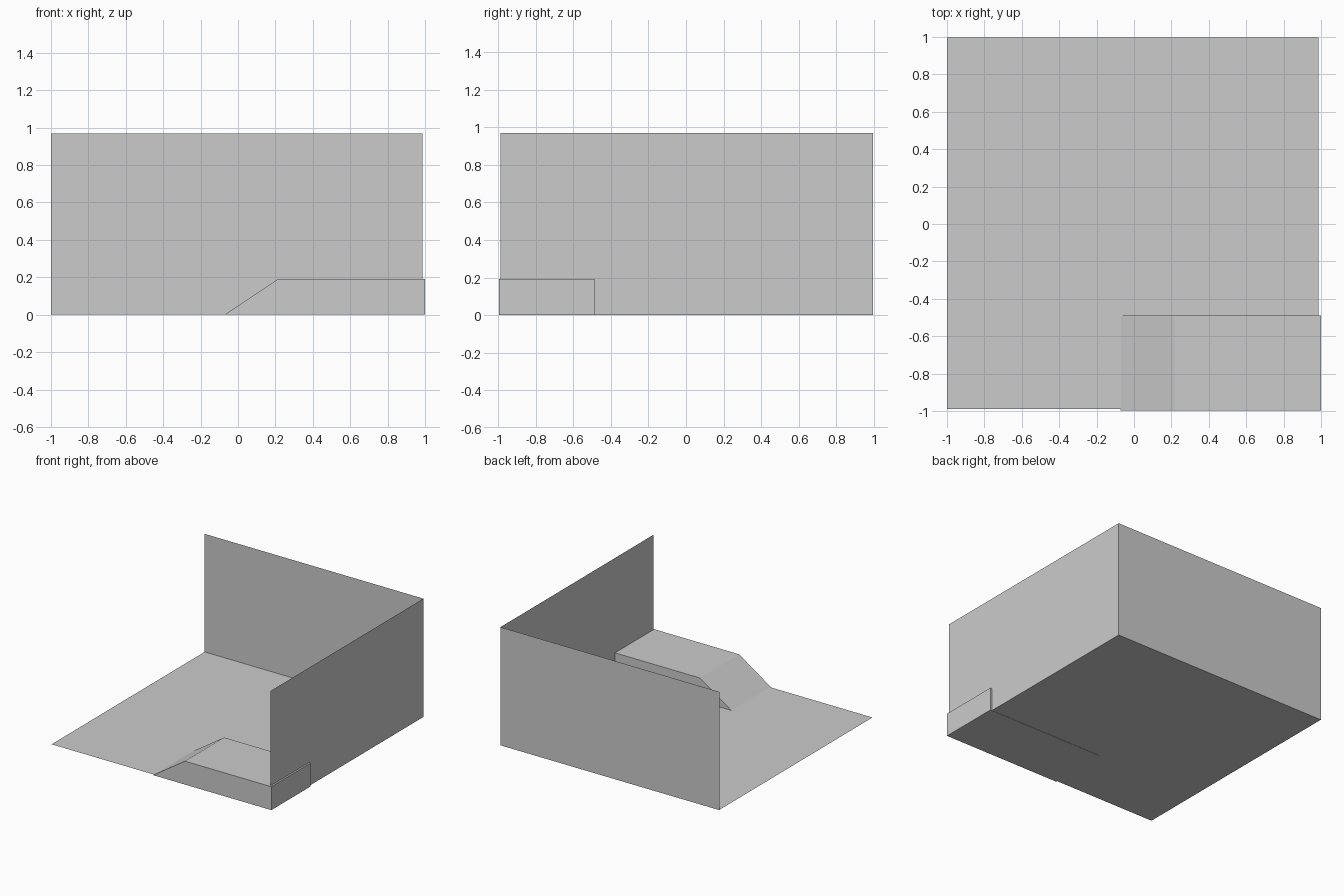
import bpy

if "Cube" in bpy.data.objects:
    bpy.data.objects.remove(bpy.data.objects["Cube"])


def make_mesh(name, verts, faces):
    mesh = bpy.data.meshes.new(name)
    mesh.from_pydata(verts, [], faces)
    obj = bpy.data.objects.new(name, mesh)
    bpy.context.collection.objects.link(obj)
    return obj


LEFT, RIGHT, FRONT, BACK, TOP = -1.0, 0.986, -0.988, 0.996, 0.97


def panel(name, *corners):
    return make_mesh(name, corners, [tuple(range(len(corners)))])


def prism(name, profile, y0, y1):
    # Extrude an x-z outline along y
    n = len(profile)
    verts = [(x, y, z) for y in (y0, y1) for x, z in profile]
    faces = [tuple(range(n)), tuple(range(2 * n - 1, n - 1, -1))]
    faces += [(i, i + n, (i + 1) % n + n, (i + 1) % n) for i in range(n)]
    return make_mesh(name, verts, faces)


# Thin sheet floor and two walls
panel("floor", (LEFT, FRONT, 0.002), (RIGHT, FRONT, 0.002),
      (RIGHT, BACK, 0.002), (LEFT, BACK, 0.002))
panel("back_wall", (LEFT, BACK, 0), (RIGHT, BACK, 0),
      (RIGHT, BACK, TOP), (LEFT, BACK, TOP))
panel("right_wall", (RIGHT, BACK, 0), (RIGHT, FRONT, 0),
      (RIGHT, FRONT, TOP), (RIGHT, BACK, TOP))

# Raised platform with a sloped end, poking slightly through the wall
prism("ramp_platform", [(-0.073, 0), (1.0, 0), (1.0, 0.192), (0.216, 0.192)],
      -0.996, -0.488)
